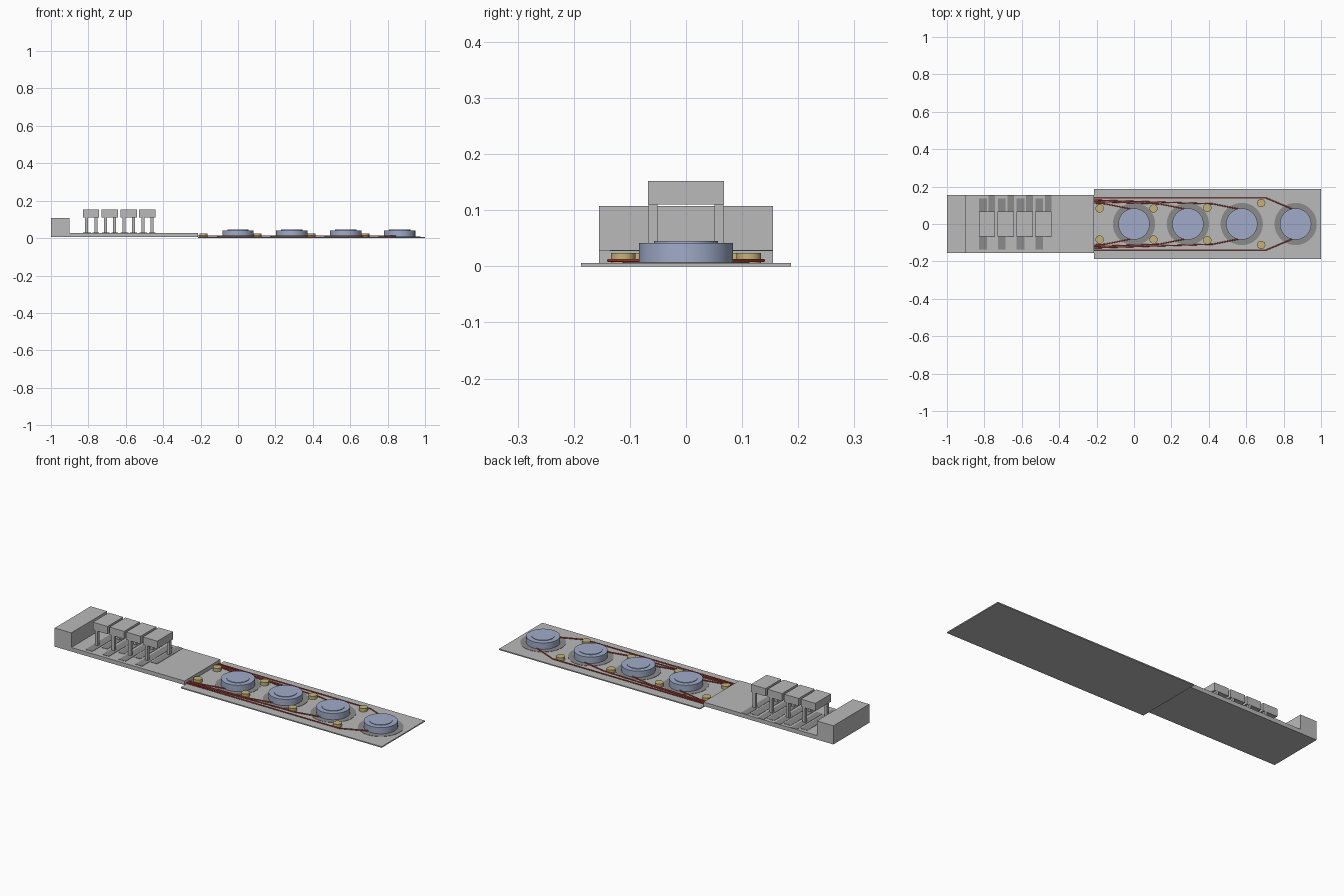
import bpy, math
from mathutils import Vector

if "Cube" in bpy.data.objects:
    bpy.data.objects.remove(bpy.data.objects["Cube"])


def material(name, rgb):
    m = bpy.data.materials.new(name)
    m.diffuse_color = (*rgb, 1)
    m.use_nodes = True
    m.node_tree.nodes["Principled BSDF"].inputs["Base Color"].default_value = m.diffuse_color
    return m


GREY = material("light grey", (0.49, 0.49, 0.49))
DARK = material("dark grey", (0.26, 0.26, 0.26))
BLUE = material("pale blue", (0.35, 0.41, 0.58))
GOLD = material("brass", (0.55, 0.45, 0.19))
RED = material("wire red", (0.55, 0.06, 0.04))


def box(name, lo, hi, mat):
    mid = [(a + b) / 2 for a, b in zip(lo, hi)]
    bpy.ops.mesh.primitive_cube_add(size=1, location=mid)
    ob = bpy.context.object
    ob.name = name
    ob.scale = [b - a for a, b in zip(lo, hi)]
    bpy.ops.object.transform_apply(location=False, rotation=False, scale=True)
    ob.data.materials.append(mat)
    return ob


def disc(name, x, y, z0, z1, r, mat, sides=48):
    bpy.ops.mesh.primitive_cylinder_add(vertices=sides, radius=r, depth=z1 - z0,
                                        location=(x, y, (z0 + z1) / 2))
    ob = bpy.context.object
    ob.name = name
    ob.data.materials.append(mat)
    bpy.ops.object.shade_smooth_by_angle(angle=math.radians(30))
    return ob


def wire(name, points, r):
    cu = bpy.data.curves.new(name, 'CURVE')
    cu.dimensions = '3D'
    cu.bevel_depth = r
    cu.bevel_resolution = 1
    cu.use_fill_caps = True
    sp = cu.splines.new('POLY')
    sp.points.add(len(points) - 1)
    for p, co in zip(sp.points, points):
        p.co = (*co, 1)
    cu.materials.append(RED)
    ob = bpy.data.objects.new(name, cu)
    bpy.context.collection.objects.link(ob)


# Sensor strip and circuit board with its end connector
box("sensor_strip", (-0.215, -0.187, 0), (1, 0.187, 0.006), GREY)
box("circuit_board", (-1, -0.155, 0.006), (-0.215, 0.155, 0.028), GREY)
box("end_connector", (-1, -0.155, 0.028), (-0.9, 0.155, 0.108), GREY)

# Raised blocks, each on two diagonal posts with flat tracks on the board
for i in range(4):
    x = -0.786 + 0.1005 * i
    box("raised_block", (x - 0.044, -0.068, 0.11), (x + 0.044, 0.068, 0.152), GREY)
    box("left_post", (x - 0.032, -0.067, 0.028), (x - 0.016, -0.051, 0.11), GREY)
    box("right_post", (x + 0.018, 0.051, 0.028), (x + 0.034, 0.067, 0.11), GREY)
    box("left_track", (x - 0.042, -0.135, 0.026), (x - 0.001, 0.135, 0.0295), DARK)
    box("right_track", (x + 0.008, -0.07, 0.026), (x + 0.044, 0.155, 0.0295), DARK)

# Round sensors with dark surrounds, brass studs and paired wires
STUD_Y = (0.083, 0.083, 0.087, 0.112)
LANES = (0.112, 0.12, 0.128, 0.138)
for i in range(4):
    x = 0.288 * i
    disc("sensor_surround", x, 0, 0.001, 0.0075, 0.113, DARK)
    disc("sensor_body", x, 0, 0.006, 0.042, 0.084, BLUE)
    disc("sensor_cap", x, 0, 0.04, 0.045, 0.057, BLUE)
    for s in (-1, 1):
        disc("brass_stud", x - 0.184, s * STUD_Y[i], 0.006, 0.024, 0.022, GOLD, 24)
        bend_y = LANES[i] if i == 3 else 0.108
        wire("sensor_wire", [(-0.215, s * LANES[i], 0.0105),
                             (x - 0.155, s * bend_y, 0.0105),
                             (x - 0.02, s * 0.081, 0.0105)], 0.003)
